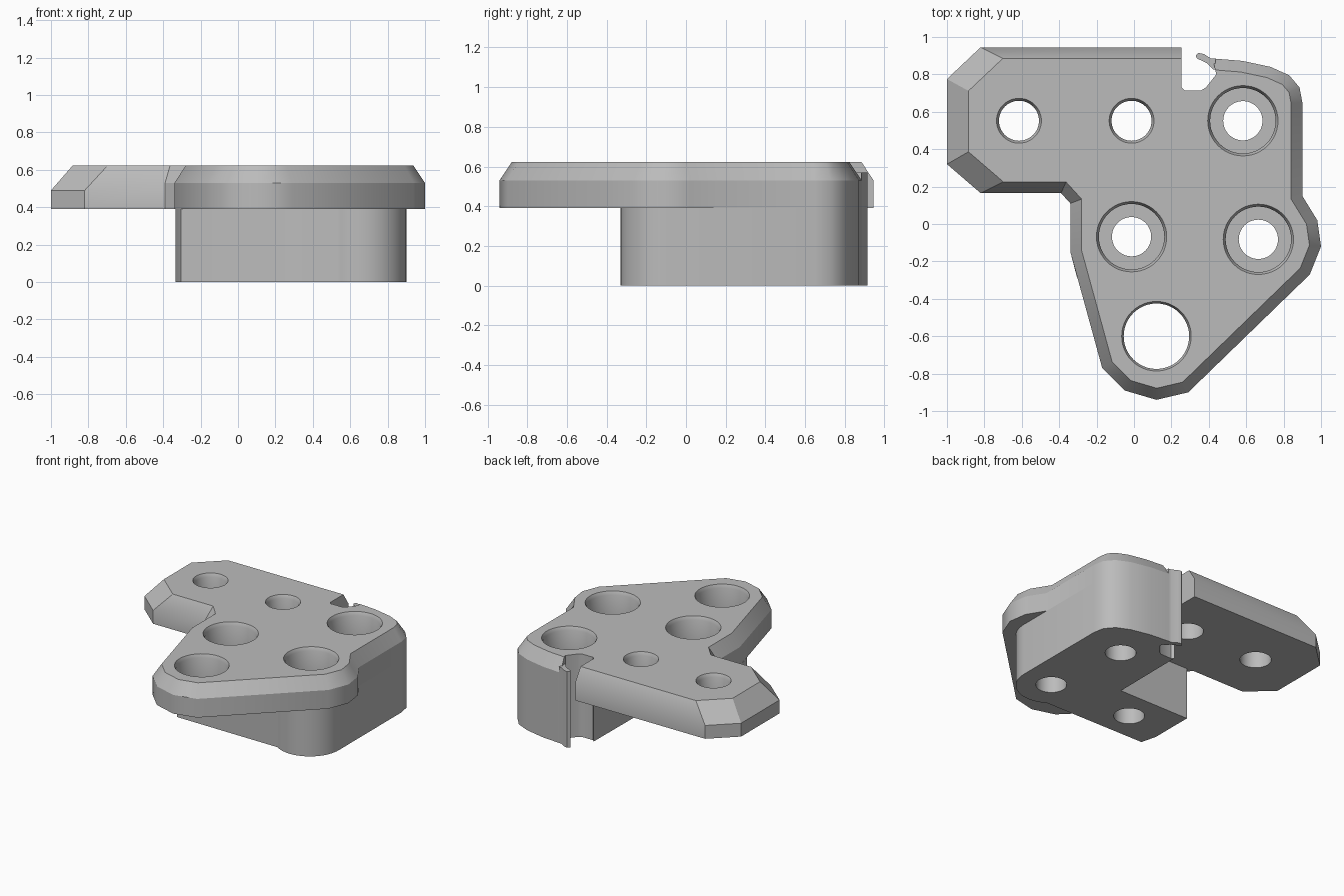
import bpy, bmesh, math
from mathutils import Vector

if "Cube" in bpy.data.objects:
    bpy.data.objects.remove(bpy.data.objects["Cube"], do_unlink=True)

BASE, RIM, ARM_RIM, TOP = 0.39, 0.53, 0.49, 0.622

grey = bpy.data.materials.new("plain_grey")
grey.use_nodes = True
grey.diffuse_color = (0.5, 0.5, 0.5, 1)
grey.node_tree.nodes["Principled BSDF"].inputs["Base Color"].default_value = (0.5, 0.5, 0.5, 1)


def loft(name, rings, material=grey):
    """Closed solid through matching rings of points, lowest ring first."""
    bm = bmesh.new()
    rows = [[bm.verts.new(p) for p in ring] for ring in rings]
    count = len(rows[0])
    bm.faces.new(rows[0][::-1])
    bm.faces.new(rows[-1])
    for low, high in zip(rows, rows[1:]):
        for i in range(count):
            j = (i + 1) % count
            bm.faces.new((low[i], low[j], high[j], high[i]))
    bmesh.ops.recalc_face_normals(bm, faces=bm.faces)
    mesh = bpy.data.meshes.new(name)
    bm.to_mesh(mesh)
    bm.free()
    obj = bpy.data.objects.new(name, mesh)
    bpy.context.collection.objects.link(obj)
    mesh.materials.append(material)
    return obj


def prism(name, outline, low, high):
    return loft(name, [[(x, y, z) for x, y in outline] for z in (low, high)])


def arc(cx, cy, radius, start, end, steps):
    angles = [math.radians(start + (end - start) * i / steps) for i in range(steps + 1)]
    return [(cx + radius * math.cos(a), cy + radius * math.sin(a)) for a in angles]


def inset(points, widths):
    """Mitred inward offset, with one width per edge."""
    count = len(points)
    normals = []
    for i in range(count):
        edge = (Vector(points[(i + 1) % count]) - Vector(points[i])).normalized()
        normals.append(Vector((-edge.y, edge.x)))
    result = []
    for i, (x, y) in enumerate(points):
        a, b, wa, wb = normals[i - 1], normals[i], widths[i - 1], widths[i]
        det = a.x * b.y - a.y * b.x
        result.append((x + (wa * b.y - wb * a.y) / det, y + (a.x * wb - b.x * wa) / det))
    return result


# Outline pieces shared by the plate and the block
back_curve = [(0.9, 0.65), (0.885, 0.73), (0.83, 0.795), (0.73, 0.84), (0.58, 0.872), (0.42, 0.885)]
slot = [(0.44, 0.8), (0.385, 0.73), (0.36, 0.715), (0.27, 0.715), (0.255, 0.73)]
front_edge = [(-0.82, 0.165), (-0.39, 0.165), (-0.34, 0.11), (-0.34, -0.15),
              (-0.17, -0.77), (-0.05, -0.89), (0.12, -0.94), (0.29, -0.9),
              (0.94, -0.27), (1, -0.12), (0.98, 0.02), (0.9, 0.15)]
arm_end = [(0.255, 0.945), (-0.82, 0.945), (-1, 0.775), (-1, 0.32)]

# Plate with bevelled top rim; slot walls stay vertical, arm end slopes more
outline = front_edge + back_curve + slot + arm_end
widths = [0.06] * (len(front_edge) + len(back_curve) - 1)
widths += [0] * (len(slot) + 1) + [0.06, 0.125, 0.115, 0.125]
plate = loft("top_plate", [
    [(x, y, BASE) for x, y in outline],
    [(x, y, ARM_RIM if x < -0.8 else RIM) for x, y in outline],
    [(x, y, TOP) for x, y in inset(outline, widths)],
])

# Lower block with a round corner, and the clip lip beside the slot
corner = arc(0.66, -0.09, 0.24, -123, 0, 20)
block = prism("lower_block", [(-0.305, -0.285)] + corner + back_curve + slot
              + [(0.25, 0.16), (-0.335, 0.16), (-0.335, -0.17)], 0, BASE)
lip = prism("clip_lip", [(0.345, 0.915), (0.33, 0.9), (0.337, 0.885), (0.39, 0.86),
                         (0.425, 0.825), (0.435, 0.825), (0.435, 0.884),
                         (0.41, 0.886), (0.375, 0.908)], 0, 0.57)


def hole(name, x, y, profile):
    """Turned cutter from (radius, height) pairs."""
    cutter = loft(name, [[(px, py, z) for px, py in arc(x, y, r, 0, 352.5, 47)] for r, z in profile])
    cutter.hide_render = True
    return cutter


def bore(radius, floor, mouth):
    return [(radius, floor), (radius, TOP - 0.025), (mouth, TOP), (mouth, TOP + 0.1)]


# Holes: three counterbored, two small, one large
cutters = []
for x, y in ((0.582, 0.552), (-0.013, -0.068), (0.665, -0.082)):
    cutters.append(hole("counterbore_cutter", x, y,
                        [(0.105, -0.1), (0.105, 0.22)] + bore(0.175, 0.22, 0.188)))
for x in (-0.615, -0.013):
    cutters.append(hole("small_hole_cutter", x, 0.552, bore(0.107, 0.3, 0.12)))
cutters.append(hole("large_hole_cutter", 0.12, -0.6, bore(0.175, 0.3, 0.186)))

for obj in (plate, block):
    for cutter in cutters:
        if obj == block and not cutter.name.startswith("counterbore"):
            continue
        mod = obj.modifiers.new("hole", "BOOLEAN")
        mod.operation = "DIFFERENCE"
        mod.solver = "EXACT"
        mod.object = cutter
    bpy.context.view_layer.objects.active = obj
    for mod in list(obj.modifiers):
        bpy.ops.object.modifier_apply(modifier=mod.name)
for cutter in cutters:
    bpy.data.objects.remove(cutter, do_unlink=True)

# Smooth the rounded walls, keep bevels sharp
bpy.ops.object.select_all(action="DESELECT")
for obj in (plate, block, lip):
    obj.select_set(True)
bpy.context.view_layer.objects.active = plate
bpy.ops.object.shade_smooth_by_angle(angle=math.radians(32))
